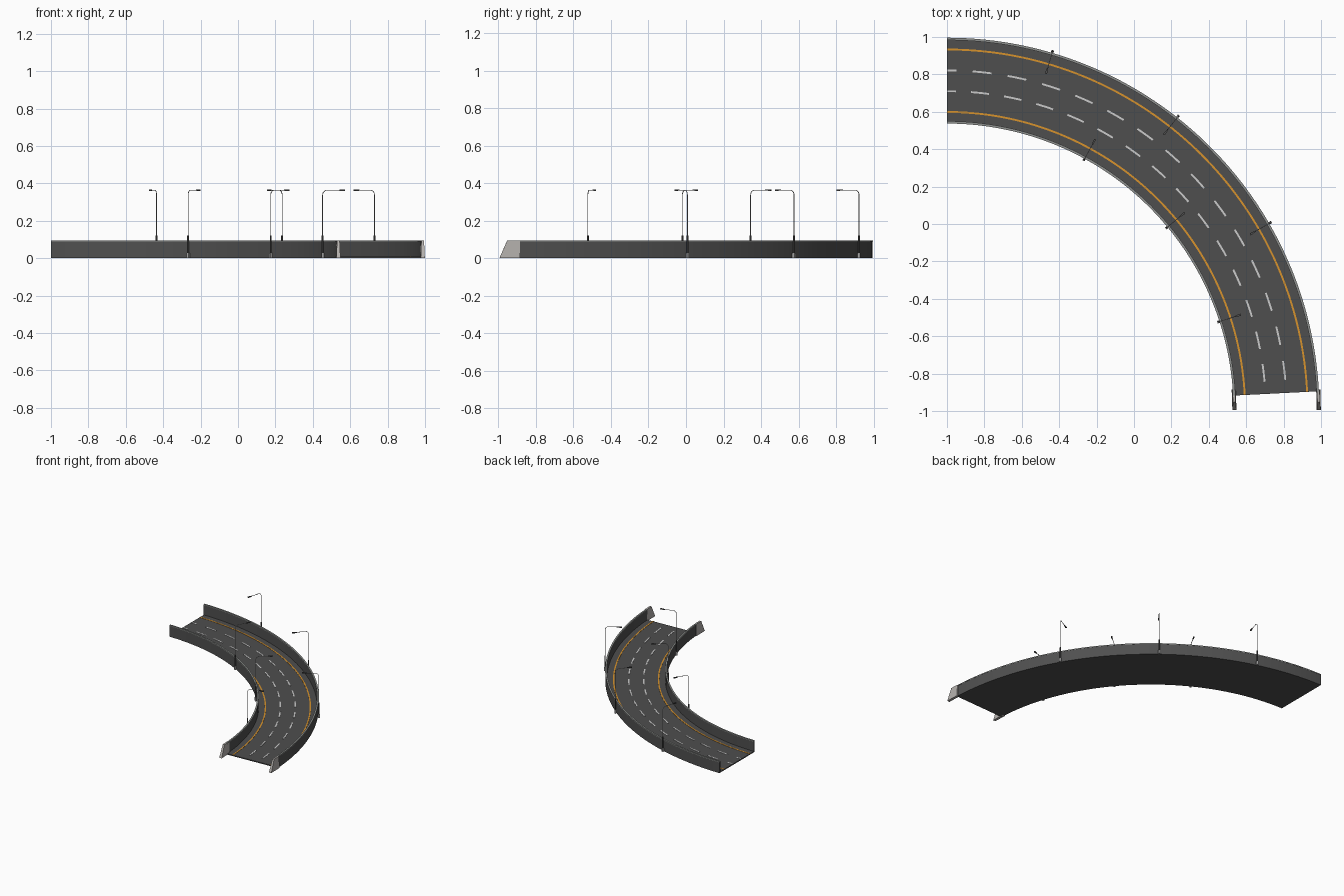
import bpy, bmesh, math
from mathutils import Vector, Matrix

if "Cube" in bpy.data.objects:
    bpy.data.objects.remove(bpy.data.objects["Cube"])

CX, CY = -1.0, -0.995          # centre of the bend
R_IN, R_OUT = 1.533, 1.99      # outside faces of the two walls
A0, A1 = 2.9, 90.0             # deck start and end angles
TOP = 0.095

def material(name, rgb):
    m = bpy.data.materials.new(name)
    m.diffuse_color = (*rgb, 1)
    m.use_nodes = True
    m.node_tree.nodes["Principled BSDF"].inputs["Base Color"].default_value = m.diffuse_color
    return m

ASPHALT = material("asphalt", (0.077, 0.077, 0.077))
WALL = material("wall_grey", (0.08, 0.08, 0.08))
RIM = material("rim_grey", (0.27, 0.28, 0.27))
CONCRETE = material("concrete", (0.46, 0.44, 0.42))
ORANGE = material("orange_paint", (0.68, 0.29, 0.025))
WHITE = material("white_paint", (0.6, 0.6, 0.6))
METAL = material("pole_metal", (0.40, 0.40, 0.40))
DARK = material("dark_metal", (0.08, 0.08, 0.08))

def polar(r, deg, z):
    a = math.radians(deg)
    return Vector((CX + r * math.cos(a), CY + r * math.sin(a), z))

def finish(name, bm, mats, smooth=True):
    bmesh.ops.recalc_face_normals(bm, faces=bm.faces)
    me = bpy.data.meshes.new(name)
    bm.to_mesh(me)
    bm.free()
    for m in mats:
        me.materials.append(m)
    ob = bpy.data.objects.new(name, me)
    bpy.context.collection.objects.link(ob)
    if smooth:
        bpy.context.view_layer.objects.active = ob
        ob.select_set(True)
        bpy.ops.object.shade_smooth_by_angle(angle=math.radians(30))
        ob.select_set(False)
    return ob

def sweep(bm, profile, a0, a1, steps):
    """Sweep a closed (radius, height) profile round the bend."""
    rings = [[bm.verts.new(polar(r, a0 + (a1 - a0) * i / steps, z)) for r, z in profile]
             for i in range(steps + 1)]
    n = len(profile)
    for p, q in zip(rings, rings[1:]):
        for j in range(n):
            bm.faces.new((p[j], p[(j + 1) % n], q[(j + 1) % n], q[j]))
    bm.faces.new(rings[0])
    bm.faces.new(rings[-1])

def rect(r0, r1, z0, z1):
    return [(r0, z0), (r1, z0), (r1, z1), (r0, z1)]

# road deck
bm = bmesh.new()
sweep(bm, rect(R_IN + 0.003, R_OUT - 0.003, 0.0, 0.008), A0, A1, 72)
finish("road_deck", bm, [ASPHALT])

# edge walls with a lighter rim
for side, r0, r1 in (("inner", R_IN, R_IN + 0.011), ("outer", R_OUT - 0.011, R_OUT)):
    bm = bmesh.new()
    sweep(bm, rect(r0, r1, 0.0, 0.088), A0, A1, 72)
    finish(side + "_wall", bm, [WALL])
    bm = bmesh.new()
    sweep(bm, rect(r0 - 0.001, r1 + 0.001, 0.088, TOP), A0, A1, 72)
    finish(side + "_wall_rim", bm, [RIM])

# sloped concrete wall ends, tapering towards the top
for side, rm in (("inner", R_IN + 0.004), ("outer", R_OUT - 0.002)):
    bm = bmesh.new()
    deg = 180 / math.pi / rm
    rows = []
    for s in (-1, 1):
        rows.append([bm.verts.new(polar(rm + s * w, d * deg, z)) for d, z, w in
                     ((0, 0, 0.011), (0.042, TOP, 0.007), (0.11, TOP, 0.007), (0.11, 0, 0.011))])
    bm.faces.new(rows[0])
    bm.faces.new(rows[1])
    for j in range(4):
        k = (j + 1) % 4
        bm.faces.new((rows[0][j], rows[0][k], rows[1][k], rows[1][j]))
    finish(side + "_wall_end", bm, [CONCRETE], False)

# solid edge lines
for side, r in (("inner", 1.594), ("outer", 1.928)):
    bm = bmesh.new()
    sweep(bm, rect(r - 0.005, r + 0.005, 0.007, 0.010), A0, A1, 72)
    finish(side + "_edge_line", bm, [ORANGE])

# dashed lane lines
for side, r in (("inner", 1.705), ("outer", 1.816)):
    bm = bmesh.new()
    for k in range(15):
        c = 6.7 + 5.95 * k
        sweep(bm, rect(r - 0.005, r + 0.005, 0.007, 0.010), c - 1.6, min(90, c + 1.6), 4)
    finish(side + "_lane_dashes", bm, [WHITE])

def box(bm, frame, lo, hi):
    lo, hi = Vector(lo), Vector(hi)
    size = hi - lo
    m = frame @ Matrix.Translation((lo + hi) / 2) @ Matrix.Diagonal((*size, 1))
    bmesh.ops.create_cube(bm, size=1, matrix=m)

def tube(bm, frame, path, radius, sides=8):
    """Round tube along a path in the local xz plane."""
    rings = []
    for i, p in enumerate(path):
        a, b = path[max(i - 1, 0)], path[min(i + 1, len(path) - 1)]
        t = Vector((b[0] - a[0], 0, b[1] - a[1])).normalized()
        u, v = Vector((0, 1, 0)), t.cross(Vector((0, 1, 0)))
        ring = []
        for k in range(sides):
            w = 2 * math.pi * k / sides
            off = (u * math.cos(w) + v * math.sin(w)) * radius
            ring.append(bm.verts.new(frame @ (Vector((p[0], 0, p[1])) + off)))
        rings.append(ring)
    for p, q in zip(rings, rings[1:]):
        for k in range(sides):
            j = (k + 1) % sides
            bm.faces.new((p[k], p[j], q[j], q[k]))
    bm.faces.new(rings[0])
    bm.faces.new(rings[-1])

# street lamps: local x points towards the road
lamps = [("outer", 1.999, a, 180) for a in (73.6, 51.8, 30.1)]
lamps += [("inner", 1.527, a, 0) for a in (61.3, 39.7, 18.0)]
for i, (side, r, ang, turn) in enumerate(lamps):
    frame = Matrix.Translation(polar(r, ang, 0)) @ Matrix.Rotation(math.radians(ang + turn), 4, 'Z')
    name = f"{side}_lamp_{i % 3 + 1}"
    # slim pole with a rounded bend into the arm
    bend = [(0.025 - 0.025 * math.cos(t), 0.338 + 0.025 * math.sin(t))
            for t in (math.pi / 2 * k / 6 for k in range(7))]
    bm = bmesh.new()
    tube(bm, frame, [(0, 0.0)] + bend + [(0.10, 0.363)], 0.002)
    finish(name + "_pole", bm, [METAL])
    # thicker foot fixed to the outside of the wall
    bm = bmesh.new()
    tube(bm, frame, [(0, 0.028), (0, 0.122)], 0.005)
    finish(name + "_foot", bm, [DARK])
    # base block
    bm = bmesh.new()
    box(bm, frame, (-0.007, -0.007, 0.0), (0.007, 0.007, 0.028))
    finish(name + "_base", bm, [METAL], False)
    # lamp head, tapered towards the arm
    bm = bmesh.new()
    box(bm, frame, (0.09, -0.006, 0.359), (0.125, 0.006, 0.367))
    inv = frame.inverted()
    for v in bm.verts:
        p = inv @ v.co
        if p.x < 0.1:
            v.co = frame @ Vector((p.x, p.y * 0.5, 0.363 + (p.z - 0.363) * 0.6))
    finish(name + "_head", bm, [DARK], False)
